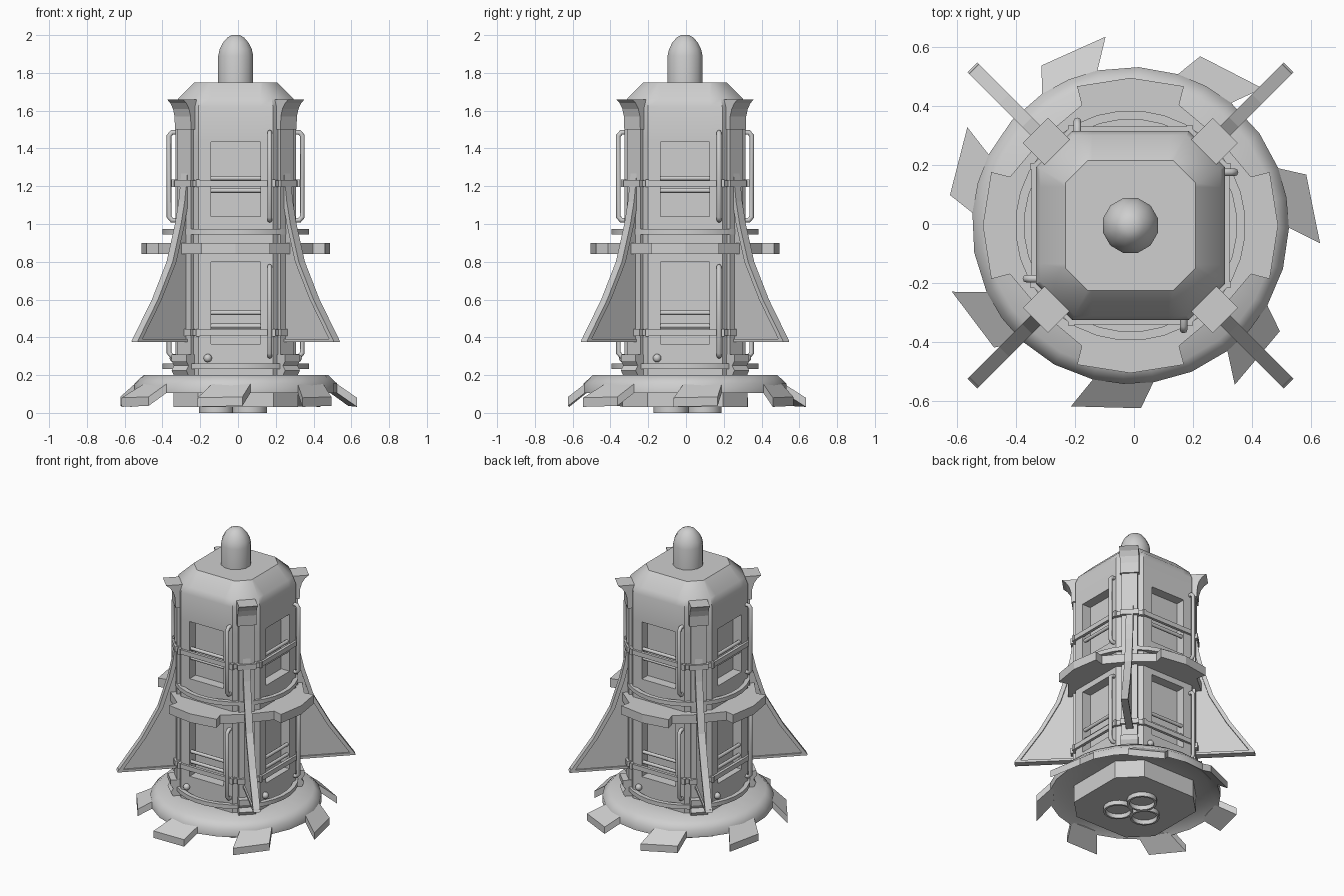
import bpy, bmesh
from math import sin, cos, pi, radians
from mathutils import Matrix, Vector

cube = bpy.data.objects.get("Cube")
if cube:
    bpy.data.objects.remove(cube)

CENTRE = Vector((-0.012, -0.005, 0))
QUARTERS = [Matrix.Rotation(k * pi / 2, 4, 'Z') for k in range(4)]
CORNERS = [Matrix.Rotation(pi / 4 + k * pi / 2, 4, 'Z') for k in range(4)]

grey = bpy.data.materials.new("light_grey")
grey.use_nodes = True
grey.diffuse_color = (0.62, 0.62, 0.62, 1)
grey.node_tree.nodes["Principled BSDF"].inputs["Base Color"].default_value = grey.diffuse_color


def finish(name, bm, smooth=None):
    bmesh.ops.recalc_face_normals(bm, faces=bm.faces)
    mesh = bpy.data.meshes.new(name)
    bm.to_mesh(mesh)
    bm.free()
    mesh.materials.append(grey)
    ob = bpy.data.objects.new(name, mesh)
    ob.location = CENTRE
    bpy.context.collection.objects.link(ob)
    if smooth:
        bpy.ops.object.select_all(action='DESELECT')
        ob.select_set(True)
        bpy.context.view_layer.objects.active = ob
        bpy.ops.object.shade_smooth_by_angle(angle=radians(smooth))
    return ob


def loft(bm, rings, caps=True, closed=False):
    """Skin a list of equal-length point rings."""
    loops = [[bm.verts.new(p) for p in ring] for ring in rings]
    pairs = list(zip(loops, loops[1:])) + ([(loops[-1], loops[0])] if closed else [])
    for a, b in pairs:
        for i in range(len(a)):
            j = (i + 1) % len(a)
            bm.faces.new((a[i], a[j], b[j], b[i]))
    if caps and not closed:
        bm.faces.new(loops[0])
        bm.faces.new(loops[-1])


def octagon(half, flat, z):
    q = [(half, -flat), (half, flat)]
    return [m @ Vector((x, y, z)) for m in QUARTERS for x, y in q]


def polar(r, deg, z):
    return Vector((r * cos(radians(deg)), r * sin(radians(deg)), z))


def lathe(bm, profile, angles, closed=False):
    loft(bm, [[polar(r, a, z) for a in angles] for r, z in profile], closed=closed)


def steps(n):
    return [360 * (i + 0.5) / n for i in range(n)]


def slab(bm, profile, thick, matrix):
    """Extrude an (r, z) outline sideways and turn it into place."""
    loft(bm, [[matrix @ Vector((r, s * thick / 2, z)) for r, z in profile] for s in (-1, 1)])


def corner_part(name, profile, thick):
    bm = bmesh.new()
    for m in CORNERS:
        slab(bm, profile, thick, m)
    return finish(name, bm)


def pipes(name, paths, radius):
    cu = bpy.data.curves.new(name, 'CURVE')
    cu.dimensions = '3D'
    cu.bevel_depth = radius
    cu.bevel_resolution = 2
    cu.use_fill_caps = True
    for m in QUARTERS:
        for path in paths:
            sp = cu.splines.new('POLY')
            sp.points.add(len(path) - 1)
            for pt, co in zip(sp.points, path):
                pt.co = (*(m @ Vector(co)), 1)
    cu.materials.append(grey)
    ob = bpy.data.objects.new(name, cu)
    ob.location = CENTRE
    bpy.context.collection.objects.link(ob)


# Main hull with eight sunken bays
BAYS = [(0.365, 0.80), (1.04, 1.435)]
HALF, FLAT, BAY = 0.32, 0.197, 0.13
bm = bmesh.new()
loft(bm, [octagon(HALF, FLAT, 0.1), octagon(HALF, FLAT, 1.62),
          octagon(0.305, 0.19, 1.665), octagon(0.22, 0.145, 1.75)])
cuts = [((0, 0, z), (0, 0, 1)) for bay in BAYS for z in bay]
for s in (-BAY, BAY):
    cuts += [((s, 0, 0), (1, 0, 0)), ((0, s, 0), (0, 1, 0))]
for co, no in cuts:
    bmesh.ops.bisect_plane(bm, geom=bm.verts[:] + bm.edges[:] + bm.faces[:], plane_co=co, plane_no=no)
bmesh.ops.recalc_face_normals(bm, faces=bm.faces)
for f in bm.faces[:]:
    c, n = f.calc_center_median(), f.normal.copy()
    in_bay = any(lo < c.z < hi for lo, hi in BAYS)
    if in_bay and min(abs(c.x), abs(c.y)) < 0.01 and abs(n.z) < 0.1:
        ext = bmesh.ops.extrude_face_region(bm, geom=[f])["geom"]
        bmesh.ops.delete(bm, geom=[f], context='FACES_ONLY') if f.is_valid else None
        bmesh.ops.translate(bm, vec=-0.065 * n, verts=[v for v in ext if isinstance(v, bmesh.types.BMVert)])
finish("hull", bm, 32)

# Nose cap
bm = bmesh.new()
lathe(bm, [(0.096, 1.74), (0.096, 1.89), (0.088, 1.925), (0.07, 1.96), (0.046, 1.987), (0.022, 2.0)], steps(12))
finish("nose", bm, 40)

# Corner posts, brackets and feet
corner_part("corner_posts", [(0.3, 0.2), (0.385, 0.2), (0.385, 1.52), (0.3, 1.52)], 0.1)
corner_part("upper_brackets", [(0.33, 1.5), (0.395, 1.5), (0.398, 1.57), (0.41, 1.61),
                               (0.43, 1.64), (0.455, 1.66), (0.33, 1.66)], 0.12)
corner_part("lower_brackets", [(0.33, 0.2), (0.41, 0.2), (0.425, 0.225), (0.408, 0.25),
                               (0.425, 0.275), (0.425, 0.31), (0.33, 0.31)], 0.11)

# Fins: thin web with a wider rim along the outer and lower edges
EDGE = [(0.382, 1.29), (0.405, 1.12), (0.432, 1.0), (0.495, 0.8), (0.605, 0.6), (0.757, 0.38)]
corner_part("fin_webs", [(0.34, 1.29)] + EDGE + [(0.34, 0.38)], 0.026)
inner_edge = [(r - 0.028, z) for r, z in reversed(EDGE)]
corner_part("fin_rims", EDGE + inner_edge, 0.046)
corner_part("fin_feet", [(0.34, 0.375), (0.757, 0.375), (0.75, 0.392), (0.34, 0.392)], 0.046)

# Toothed collar round the middle
outline = [(0.44, -22), (0.505, -21), (0.5, 0), (0.505, 21), (0.44, 22), (0.42, 45)]
bm = bmesh.new()
loft(bm, [[polar(r, a + 90 * k, z) for k in range(4) for r, a in outline] for z in (0.84, 0.9)])
finish("collar", bm)

# Round hoops
for name, z in (("lower_hoop", 0.248), ("upper_hoop", 0.96)):
    bm = bmesh.new()
    lathe(bm, [(0.36, z - 0.015), (0.39, z - 0.015), (0.39, z + 0.013), (0.36, z + 0.013)], steps(32), closed=True)
    finish(name, bm, 30)

# Belts that follow the hull, with clamps at the hull edges
for name, z in (("lower_belt", 0.425), ("upper_belt", 1.215)):
    bm = bmesh.new()
    rings = [(0.315, 0.195, -0.016), (0.335, 0.203, -0.016), (0.335, 0.203, 0.016), (0.315, 0.195, 0.016)]
    loft(bm, [octagon(h, f, z + d) for h, f, d in rings], closed=True)
    for m in CORNERS:
        slab(bm, [(0.35, z - 0.018), (0.4, z - 0.018), (0.4, z + 0.018), (0.35, z + 0.018)], 0.12, m)
    for m in QUARTERS:
        for side in (-0.2, 0.2):
            place = m @ Matrix.Translation((0, side, 0))
            slab(bm, [(0.31, z - 0.02), (0.34, z - 0.02), (0.34, z + 0.02), (0.31, z + 0.02)], 0.02, place)
    finish(name, bm)


# Upright pipes, bay bars and rivets
def handle(lo, hi):
    x, wall, out = 0.18, -0.3, -0.353
    return [(x, wall, lo), (x, out + 0.015, lo), (x, out, lo + 0.018),
            (x, out, hi - 0.018), (x, out + 0.015, hi), (x, wall, hi)]


pipes("upright_pipes", [handle(0.3, 0.775), handle(1.02, 1.485)], 0.013)
pipes("bay_bars", [[(-BAY, -0.3, z), (BAY, -0.3, z)] for z in (0.46, 0.53, 1.177, 1.242)], 0.012)
bm = bmesh.new()
for m in QUARTERS:
    bmesh.ops.create_uvsphere(bm, u_segments=12, v_segments=8, radius=0.022,
                              matrix=m @ Matrix.Translation((-0.148, -0.328, 0.29)))
finish("rivets", bm, 60)

# Skirt with seven swept teeth
TEETH = [119 - 360 / 7 * k for k in range(7)]
bm = bmesh.new()
lathe(bm, [(0.3, 0.2), (0.49, 0.2), (0.537, 0.155), (0.537, 0.105), (0.47, 0.15), (0.3, 0.15)],
      [a + d for a in TEETH for d in (5, -6, -17, -32)], closed=True)
finish("skirt", bm, 50)
bm = bmesh.new()
tooth = [(0.52, 5, 0.165), (0.537, 5, 0.153), (0.62, 0, 0.085), (0.645, -21.5, 0.08),
         (0.537, -17, 0.153), (0.52, -17, 0.165)]
for a in TEETH:
    loft(bm, [[polar(r, a + d, z - drop) for r, d, z in tooth] for drop in (0, 0.048)])
finish("skirt_teeth", bm)

# Engine plate and three open nozzles
bm = bmesh.new()
loft(bm, [octagon(0.33, 0.2, 0.03), octagon(0.33, 0.2, 0.17)])
finish("engine_plate", bm)
bm = bmesh.new()
for a in (-45, 75, 195):
    c = polar(0.105, a, 0)
    loft(bm, [[c + polar(r, d, z) for d in steps(16)] for r, z in
              ((0.08, 0.035), (0.08, 0), (0.094, 0), (0.094, 0.035))], closed=True)
finish("nozzles", bm, 30)
